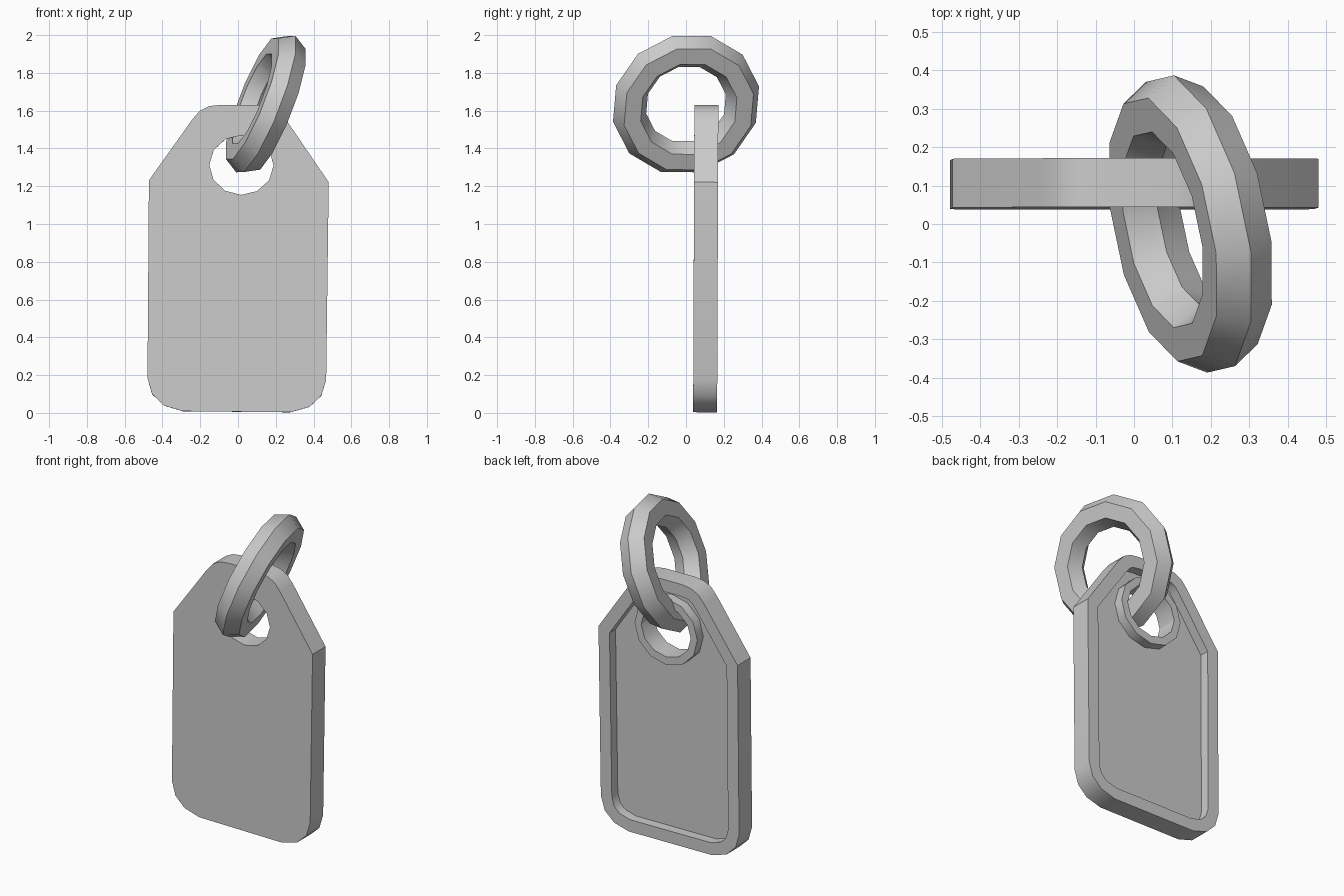
import bpy, bmesh
from math import sin, cos, pi, radians
from mathutils import Vector, Matrix

if "Cube" in bpy.data.objects:
    bpy.data.objects.remove(bpy.data.objects["Cube"])


def finish(bm, name):
    bmesh.ops.recalc_face_normals(bm, faces=bm.faces)
    mesh = bpy.data.meshes.new(name)
    bm.to_mesh(mesh)
    bm.free()
    obj = bpy.data.objects.new(name, mesh)
    bpy.context.collection.objects.link(obj)
    bpy.ops.object.select_all(action='DESELECT')
    obj.select_set(True)
    bpy.context.view_layer.objects.active = obj
    bpy.ops.object.shade_smooth_by_angle(angle=radians(32))
    return obj


def loop(bm, points, y):
    return [bm.verts.new((x, y, z)) for x, z in points]


def bridge(bm, a, b):
    n = len(a)
    for i in range(n):
        j = (i + 1) % n
        bm.faces.new((a[i], a[j], b[j], b[i]))


def fill(bm, *loops):
    # flat face between an outer loop and a hole loop
    edges = [bm.edges.get((l[i], l[i - 1])) for l in loops for i in range(len(l))]
    bmesh.ops.triangle_fill(bm, edges=edges, use_beauty=True, use_dissolve=False)


def inset(points, d):
    # mitred inward offset of a counter-clockwise outline
    out = []
    for i, p in enumerate(points):
        p = Vector(p)
        e1 = (p - Vector(points[i - 1])).normalized()
        e2 = (Vector(points[(i + 1) % len(points)]) - p).normalized()
        n1, n2 = Vector((-e1.y, e1.x)), Vector((-e2.y, e2.x))
        out.append(p + (n1 + n2) * d / (1 + n1.dot(n2)))
    return out


def circle(rx, rz):
    return [(0.013 + rx * cos(i * pi / 6), 1.312 + rz * sin(i * pi / 6)) for i in range(12)]


# tag plate: flat front, recessed back with a rim and a raised collar round the hole
FRONT, FLOOR, BACK = 0.041, 0.109, 0.168
half = [(0.285, 0.006), (0.385, 0.035), (0.448, 0.095), (0.473, 0.18), (0.476, 1.226),
        (0.25, 1.55), (0.21, 1.597), (0.16, 1.622), (0.1, 1.63)]
outline = half + [(-x, z) for x, z in reversed(half)]
inner = inset(outline, 0.075)
hole, collar = circle(0.17, 0.158), circle(0.215, 0.208)

bm = bmesh.new()
chain_a = [loop(bm, outline, FRONT), loop(bm, outline, BACK),
           loop(bm, inner, BACK), loop(bm, inner, FLOOR)]
chain_b = [loop(bm, collar, FLOOR), loop(bm, collar, BACK),
           loop(bm, hole, BACK), loop(bm, hole, FRONT)]
for chain in (chain_a, chain_b):
    for a, b in zip(chain, chain[1:]):
        bridge(bm, a, b)
fill(bm, chain_a[3], chain_b[0])
fill(bm, chain_a[0], chain_b[3])
# slight hanging tilt
pivot = Vector((0, 0.105, 0.8))
tilt = Matrix.Rotation(0.01, 3, 'Y') @ Matrix.Rotation(-0.004, 3, 'X')
bmesh.ops.rotate(bm, cent=pivot, matrix=tilt, verts=bm.verts)
finish(bm, "tag_plate")

# tilted ring through the hole: 12 segments, hexagonal section
centre = Vector((0.147, 0, 1.635))
up = Vector((0.157, -0.07, 0.362)).normalized()
side = Vector((-0.047, 0.39, 0.085))
side = (side - up * side.dot(up)).normalized()
axis = side.cross(up)
R, r = 0.309, 0.091
bm = bmesh.new()
rings = []
for i in range(12):
    t = i * pi / 6
    d = up * cos(t) + side * sin(t)
    rings.append([bm.verts.new(centre + d * (R + r * cos(k * pi / 3)) + axis * r * sin(k * pi / 3))
                  for k in range(6)])
for i in range(12):
    bridge(bm, rings[i - 1], rings[i])
finish(bm, "split_ring")
